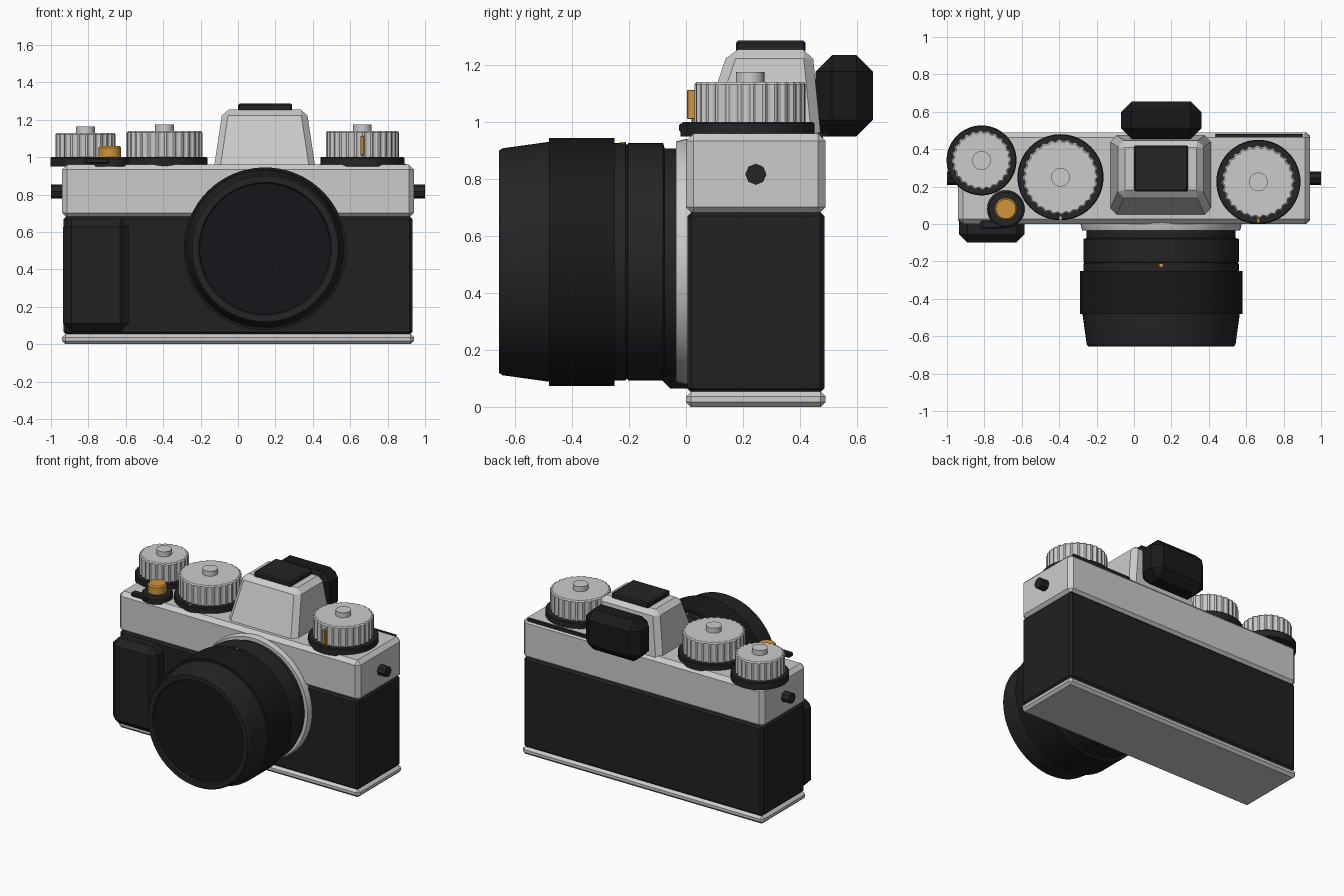
import bpy, bmesh
from math import sin, cos, pi, radians
from mathutils import Matrix

if "Cube" in bpy.data.objects:
    bpy.data.objects.remove(bpy.data.objects["Cube"])


def material(name, rgb):
    m = bpy.data.materials.new(name)
    m.diffuse_color = (*rgb, 1)
    m.use_nodes = True
    m.node_tree.nodes["Principled BSDF"].inputs["Base Color"].default_value = m.diffuse_color
    return m


SILVER = material("silver", (0.55, 0.56, 0.57))
LEATHER = material("leather", (0.014, 0.015, 0.014))
BLACK = material("black", (0.018, 0.018, 0.020))
RUBBER = material("rubber", (0.010, 0.010, 0.010))
GLASS = material("glass", (0.008, 0.008, 0.011))
ORANGE = material("orange", (0.62, 0.30, 0.04))


def finish(name, bm, mat, bevel=0, smooth=False):
    bmesh.ops.recalc_face_normals(bm, faces=bm.faces)
    if bevel:
        bmesh.ops.bevel(bm, geom=bm.edges[:], offset=bevel, segments=1,
                        affect='EDGES', profile=0.5)
    me = bpy.data.meshes.new(name)
    bm.to_mesh(me)
    bm.free()
    ob = bpy.data.objects.new(name, me)
    bpy.context.collection.objects.link(ob)
    me.materials.append(mat)
    if smooth:
        bpy.ops.object.select_all(action='DESELECT')
        ob.select_set(True)
        bpy.context.view_layer.objects.active = ob
        bpy.ops.object.shade_smooth_by_angle(angle=radians(25))
    return ob


def loft(name, rings, mat, bevel=0, smooth=False, matrix=None):
    """Skin a list of closed point rings and cap both ends."""
    bm = bmesh.new()
    vs = [[bm.verts.new(p) for p in r] for r in rings]
    n = len(vs[0])
    for a, b in zip(vs, vs[1:]):
        for i in range(n):
            j = (i + 1) % n
            bm.faces.new((a[i], a[j], b[j], b[i]))
    bm.faces.new(vs[0])
    bm.faces.new(vs[-1])
    if matrix:
        bm.transform(matrix)
    return finish(name, bm, mat, bevel, smooth)


def rect(x0, x1, y0, y1, z):
    return [(x0, y0, z), (x1, y0, z), (x1, y1, z), (x0, y1, z)]


def box(name, x, y, z, mat, bevel=0):
    return loft(name, [rect(*x, *y, z[0]), rect(*x, *y, z[1])], mat, bevel)


def lathe(name, profile, mat, origin, axis='Z', n=64, smooth=True, teeth=0):
    """Revolve (radius, height) pairs; teeth > 0 gives a knurled edge."""
    count = teeth * 4 if teeth else n
    rings = []
    for r, h in profile:
        ring = []
        for i in range(count):
            a = 2 * pi * i / count
            k = r - (0.008 if teeth and i % 4 > 1 else 0)
            ring.append((k * cos(a), k * sin(a), h))
        rings.append(ring)
    rot = {'Z': Matrix(), 'Y': Matrix.Rotation(pi / 2, 4, 'X'),
           'X': Matrix.Rotation(pi / 2, 4, 'Y')}[axis]
    return loft(name, rings, mat, smooth=smooth,
                matrix=Matrix.Translation(origin) @ rot)


# Body: base plate, leather middle, top plate, side grip
box("base_plate", (-0.94, 0.94), (0, 0.49), (0, 0.055), SILVER, 0.018)
box("leather_body", (-0.932, 0.932), (0.005, 0.485), (0.05, 0.685), LEATHER, 0.015)
box("top_plate", (-0.94, 0.94), (0, 0.49), (0.675, 0.96), SILVER, 0.027)
box("hand_grip", (-0.935, -0.585), (-0.10, 0.06), (0.065, 0.672), LEATHER, 0.045)
box("top_slot", (0.435, 0.90), (0.462, 0.48), (0.94, 0.964), BLACK)

# Viewfinder hump, accessory shoe and eyepiece
loft("prism_hump", [rect(-0.135, 0.42, 0.03, 0.478, 0.90),
                    rect(-0.082, 0.367, 0.15, 0.443, 1.255)], SILVER, 0.033)
box("accessory_shoe", (0.0, 0.29), (0.175, 0.42), (1.245, 1.286), BLACK, 0.008)
box("eyepiece", (-0.07, 0.36), (0.455, 0.655), (0.95, 1.235), RUBBER, 0.057)

# Lens: heights run forward along -y
LENS = (0.145, 0, 0.51)
lathe("lens_mount", [(0.43, -0.02), (0.43, 0.005), (0.422, 0.035)], SILVER, LENS, 'Y')
lathe("lens_barrel", [(0.398, 0.02), (0.398, 0.075), (0.416, 0.08), (0.416, 0.203),
                      (0.411, 0.205), (0.411, 0.21), (0.416, 0.212), (0.416, 0.26)],
      BLACK, LENS, 'Y')
lathe("focus_ring", [(0.435, 0.25), (0.435, 0.48)], RUBBER, LENS, 'Y')
lathe("lens_front", [(0.42, 0.47), (0.42, 0.485), (0.398, 0.643), (0.39, 0.655),
                     (0.355, 0.655), (0.348, 0.638)], BLACK, LENS, 'Y')
lathe("front_glass", [(0.349, 0.636), (0.349, 0.642)], GLASS, LENS, 'Y')
lathe("lens_index_dot", [(0.01, 0), (0.01, 0.02)], ORANGE, (0.145, -0.22, 0.91), n=12)

# Top dials: black base ring, knurled knob, centre cap
for name, x, y, rb, rk, top, teeth in (
        ("right_dial", 0.665, 0.225, 0.225, 0.195, 1.14, 28),
        ("middle_dial", -0.393, 0.25, 0.23, 0.202, 1.14, 28),
        ("left_dial", -0.815, 0.34, 0.187, 0.16, 1.13, 24)):
    lathe(name + "_base", [(rb, 0.95), (rb, 0.995), (rb - 0.005, 1.0)], BLACK, (x, y, 0))
    lathe(name + "_knob", [(rk, 0.99), (rk, top - 0.008), (rk - 0.008, top)],
          SILVER, (x, y, 0), smooth=False, teeth=teeth)
    lathe(name + "_cap", [(0.05, top - 0.01), (0.05, top + 0.035)], SILVER, (x, y, 0), n=24)
box("dial_marker", (0.655, 0.675), (0.004, 0.05), (1.01, 1.113), ORANGE, 0.003)
box("dial_index", (-0.398, -0.388), (0.022, 0.04), (0.99, 1.003), SILVER)

# Shutter release with collar and power lever
lathe("release_collar", [(0.10, 0.95), (0.10, 0.99), (0.09, 1.0)], BLACK,
      (-0.685, 0.08, 0), n=32)
lathe("release_button", [(0.06, 0.98), (0.06, 1.05), (0.052, 1.06)], ORANGE,
      (-0.685, 0.08, 0), n=32)
box("release_lever", (-0.82, -0.69), (-0.025, 0.02), (0.965, 0.995), BLACK, 0.006)

# Strap lugs on both ends
for side, s in (("left", -1), ("right", 1)):
    lathe(side + "_strap_lug", [(0.037, -0.05), (0.037, 0.05)], BLACK,
          (s * 0.95, 0.245, 0.817), 'X', n=8, smooth=False)
